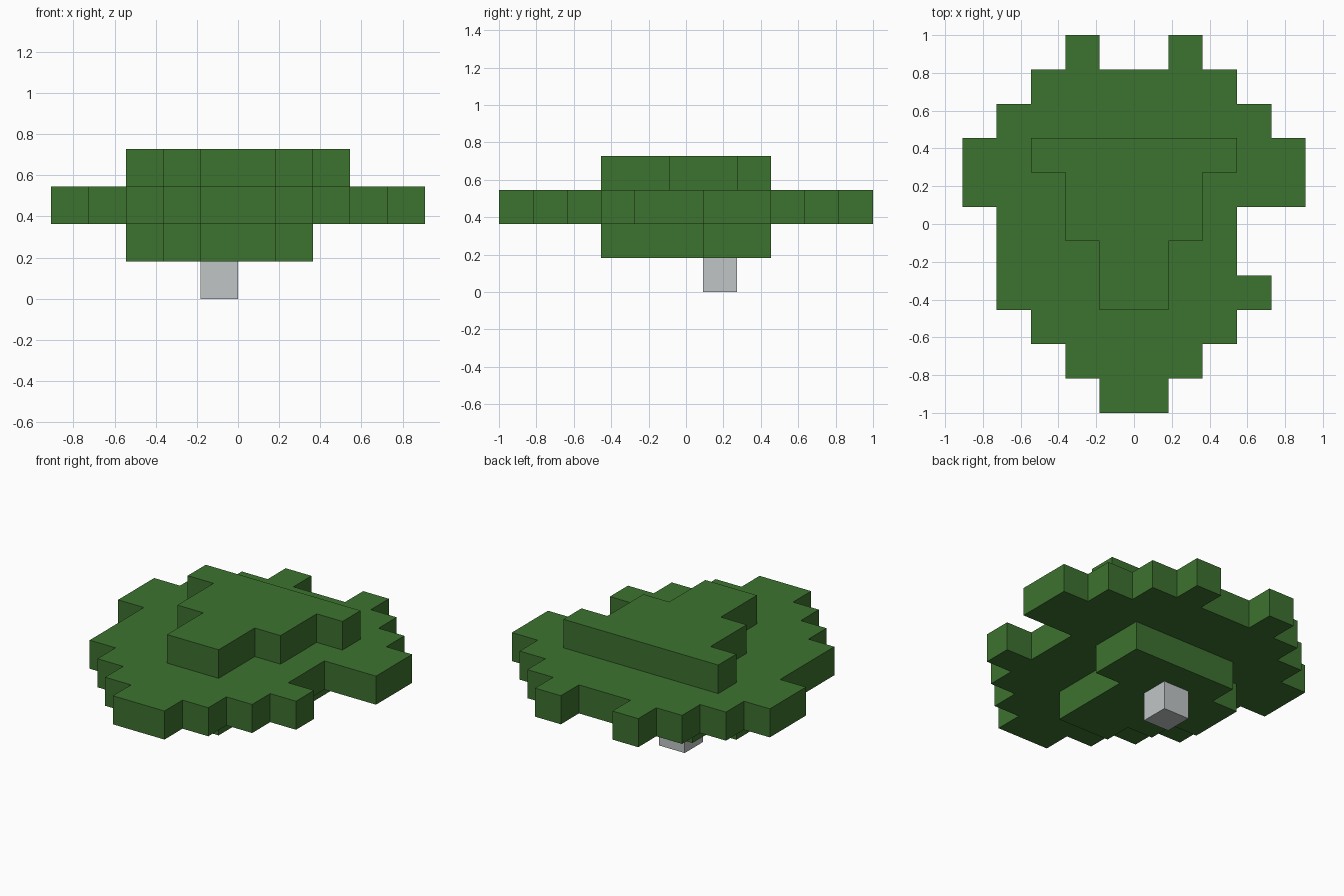
import bpy
import bmesh

U = 2 / 11  # edge length of one block

if "Cube" in bpy.data.objects:
    bpy.data.objects.remove(bpy.data.objects["Cube"])


def make_material(name, color):
    mat = bpy.data.materials.new(name)
    mat.use_nodes = True
    mat.diffuse_color = color
    for node in mat.node_tree.nodes:
        if node.type == "BSDF_PRINCIPLED":
            node.inputs["Base Color"].default_value = color
            node.inputs["Roughness"].default_value = 0.9
    return mat


def make_layer(name, level, back, rows, mat):
    """One block-high slab; each row lists its (start, end) spans, back to front."""
    bm = bmesh.new()
    for i, spans in enumerate(rows):
        y = back - i
        for start, end in spans:
            for x in range(start, end):
                corners = ((x, y - 1), (x + 1, y - 1), (x + 1, y), (x, y))
                bm.faces.new([bm.verts.new((a * U, b * U, level * U)) for a, b in corners])
    bmesh.ops.remove_doubles(bm, verts=bm.verts, dist=0.001)

    # Raise the footprint by one block
    raised = bmesh.ops.extrude_face_region(bm, geom=bm.faces[:], use_keep_orig=True)
    top = [g for g in raised["geom"] if isinstance(g, bmesh.types.BMVert)]
    bmesh.ops.translate(bm, verts=top, vec=(0, 0, U))
    bmesh.ops.recalc_face_normals(bm, faces=bm.faces)
    bmesh.ops.dissolve_limit(bm, angle_limit=0.01, verts=bm.verts, edges=bm.edges)

    mesh = bpy.data.meshes.new(name)
    bm.to_mesh(mesh)
    bm.free()
    mesh.materials.append(mat)
    obj = bpy.data.objects.new(name, mesh)
    bpy.context.collection.objects.link(obj)
    return obj


leaf_green = make_material("leaf green", (0.046, 0.168, 0.028, 1))
pale_grey = make_material("pale grey", (0.53, 0.56, 0.56, 1))

# Trunk stub
make_layer("trunk", 0, 1.5, [[(-1, 0)]], pale_grey)

# Lower foliage, stepped back on both sides
make_layer("lower_foliage", 1, 2.5, [
    [(-2, 2)],
    [(-3, 2)],
    [(-3, 1)],
    [(-2, 1)],
    [(-1, 1)],
], leaf_green)

# Wide middle foliage with two tufts at the back
make_layer("middle_foliage", 2, 5.5, [
    [(-2, -1), (1, 2)],
    [(-3, 3)],
    [(-4, 4)],
    [(-5, 5)],
    [(-5, 5)],
    [(-4, 3)],
    [(-4, 3)],
    [(-4, 4)],
    [(-3, 3)],
    [(-2, 2)],
    [(-1, 1)],
], leaf_green)

# Upper foliage, narrowing to the front
make_layer("upper_foliage", 3, 2.5, [
    [(-3, 3)],
    [(-2, 2)],
    [(-2, 2)],
    [(-1, 1)],
    [(-1, 1)],
], leaf_green)
